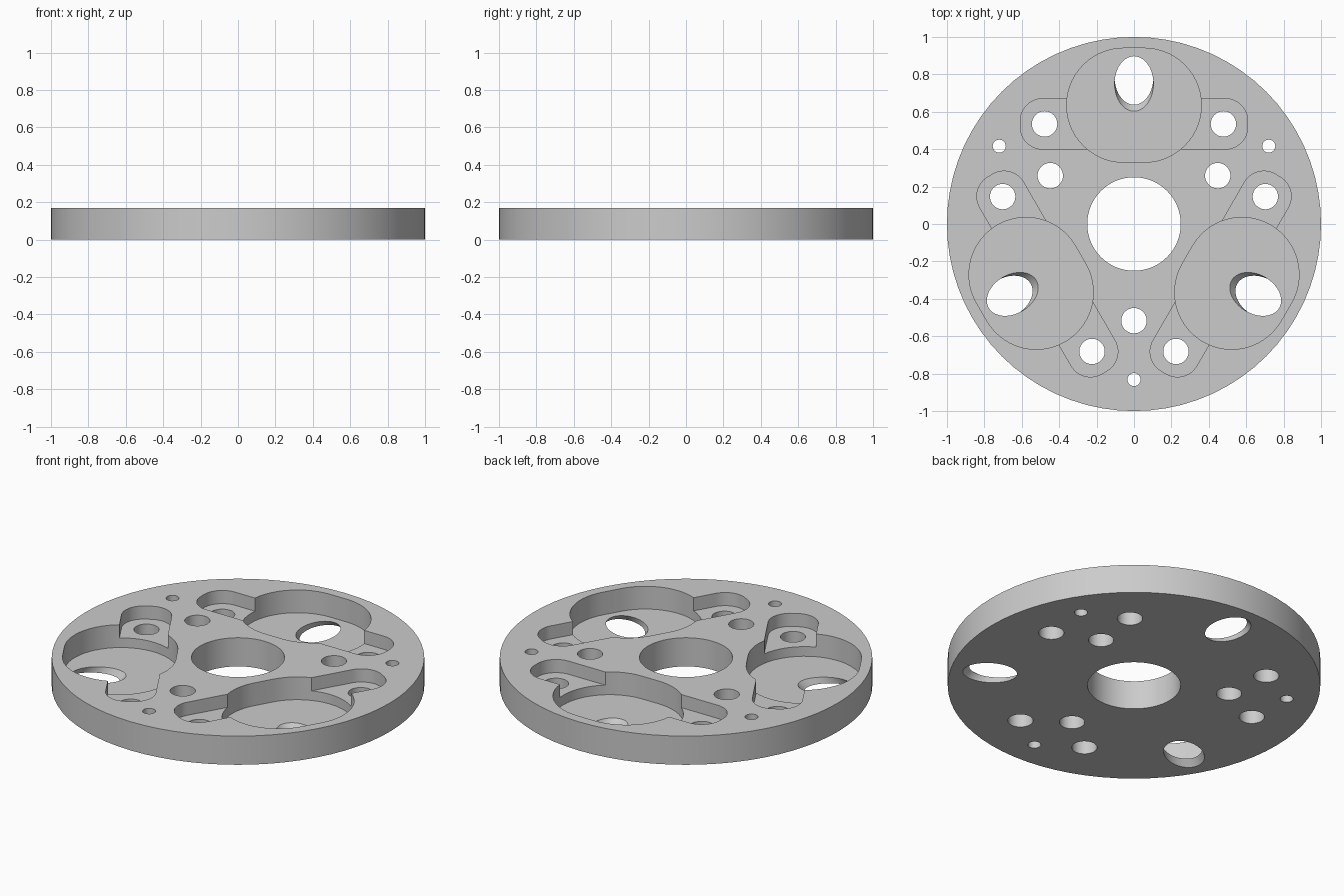
import bpy, bmesh, math
from mathutils import Matrix, Vector

if "Cube" in bpy.data.objects:
    bpy.data.objects.remove(bpy.data.objects["Cube"])

HEIGHT = 0.17
POCKET_Z, SLOT_Z = 0.035, 0.092

grey = bpy.data.materials.new("plain grey")
grey.diffuse_color = (0.6, 0.6, 0.6, 1)
grey.use_nodes = True
grey.node_tree.nodes["Principled BSDF"].inputs["Base Color"].default_value = grey.diffuse_color


def prism(name, pts, z0, z1, matrix=Matrix()):
    """Extrude a counter-clockwise outline from z0 to z1."""
    bm = bmesh.new()
    low = [bm.verts.new((x, y, z0)) for x, y in pts]
    high = [bm.verts.new((x, y, z1)) for x, y in pts]
    bm.faces.new(low[::-1])
    bm.faces.new(high)
    n = len(pts)
    for i in range(n):
        j = (i + 1) % n
        bm.faces.new((low[i], low[j], high[j], high[i]))
    bm.transform(matrix)
    mesh = bpy.data.meshes.new(name)
    bm.to_mesh(mesh)
    bm.free()
    mesh.materials.append(grey)
    ob = bpy.data.objects.new(name, mesh)
    bpy.context.collection.objects.link(ob)
    return ob


def circle(r, n, cx=0, cy=0):
    return [(cx + r * math.cos(2 * math.pi * i / n),
             cy + r * math.sin(2 * math.pi * i / n)) for i in range(n)]


def rounded_box(hx, hy, r, cy, steps=14):
    """Rounded rectangle outline; becomes a stadium when r equals hy."""
    pts = []
    for k, (sx, sy) in enumerate(((1, 1), (-1, 1), (-1, -1), (1, -1))):
        for i in range(steps + 1):
            a = math.pi / 2 * (k + i / steps)
            p = (sx * (hx - r) + r * math.cos(a), cy + sy * (hy - r) + r * math.sin(a))
            if not pts or (Vector(p) - Vector(pts[-1])).length > 1e-5:
                pts.append(p)
    return pts


# Round plate
plate = prism("plate", circle(1, 72), 0, HEIGHT)

# Cutters: centre bore plus three identical groups
cutters = [prism("bore_cutter", circle(0.25, 56), -0.2, 0.4)]
for k in range(3):
    turn = Matrix.Rotation(k * 2 * math.pi / 3, 4, 'Z')
    # stepped recess: shallow slot with a deep rounded pocket
    cutters.append(prism("slot_cutter", rounded_box(0.608, 0.135, 0.12, 0.535),
                         SLOT_Z, 0.4, turn))
    cutters.append(prism("pocket_cutter", rounded_box(0.36, 0.305, 0.305, 0.635),
                         POCKET_Z, 0.42, turn))
    # slanted hole leaning outwards as it goes down
    tilt = Matrix.Translation((0, 0.75, POCKET_Z)) @ Matrix.Rotation(math.pi / 4, 4, 'X')
    cutters.append(prism("slanted_hole_cutter", circle(0.104, 40), -0.5, 0.5, turn @ tilt))
    # bolt holes in the slot ends
    for s in (-1, 1):
        cutters.append(prism("slot_hole_cutter", circle(0.068, 32, s * 0.478, 0.535),
                             -0.2, 0.4, turn))
    # holes between the recesses
    cutters.append(prism("middle_hole_cutter", circle(0.068, 32, 0, -0.517), -0.2, 0.4, turn))
    cutters.append(prism("pin_hole_cutter", circle(0.035, 24, 0, -0.832), -0.2, 0.4, turn))

# Cut everything out of the plate, then drop the cutters
bpy.context.view_layer.objects.active = plate
for c in cutters:
    mod = plate.modifiers.new("cut", 'BOOLEAN')
    mod.operation = 'DIFFERENCE'
    mod.solver = 'EXACT'
    mod.object = c
    bpy.ops.object.modifier_apply(modifier=mod.name)
    bpy.data.objects.remove(c)

# Smooth round walls, crisp edges
bpy.ops.object.select_all(action='DESELECT')
plate.select_set(True)
bpy.ops.object.shade_smooth_by_angle(angle=math.radians(30))
